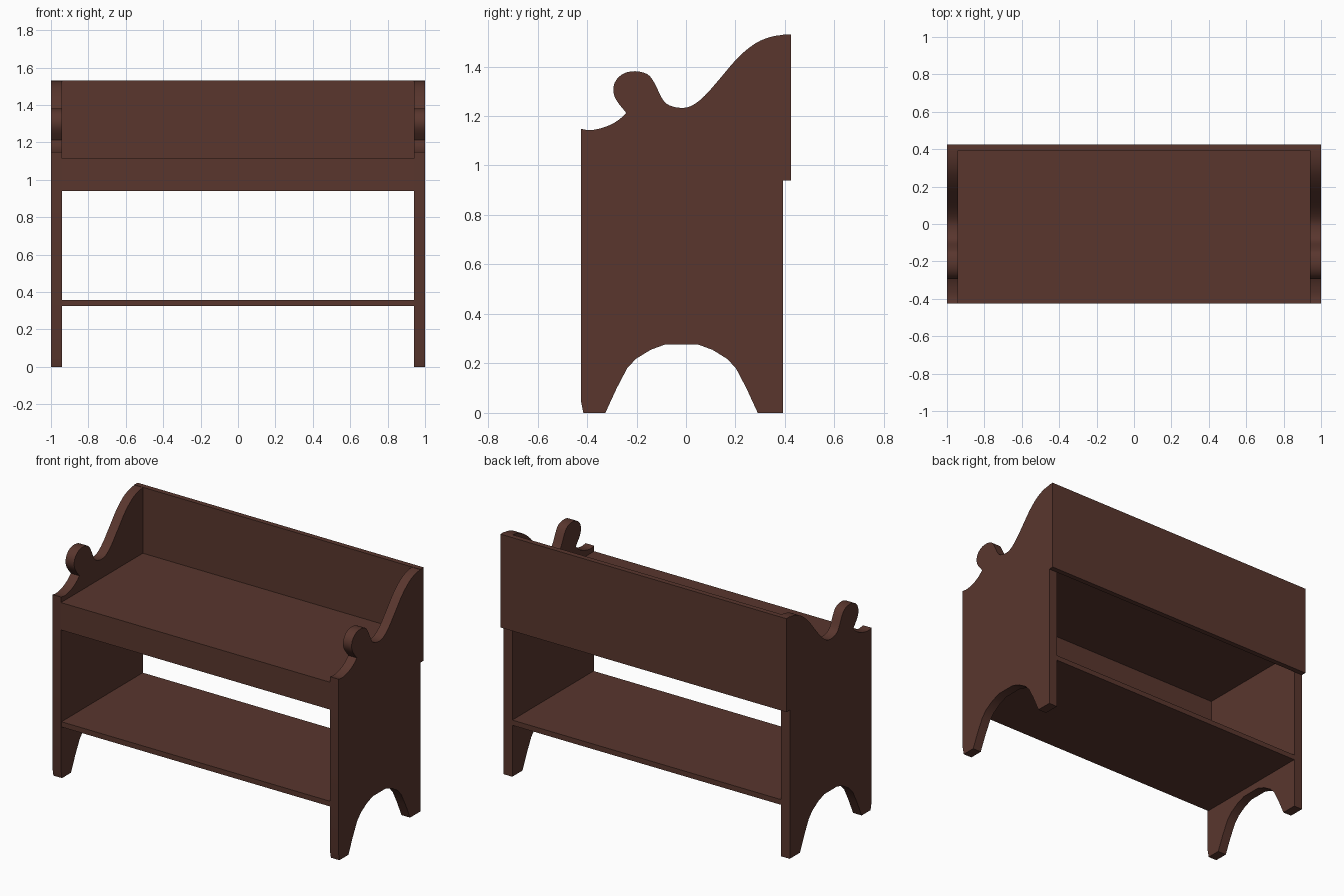
import bpy
import bmesh
from mathutils import Vector

cube = bpy.data.objects.get("Cube")
if cube:
    bpy.data.objects.remove(cube, do_unlink=True)

# One dark wood colour
wood = bpy.data.materials.new("dark brown wood")
wood.use_nodes = True
colour = (0.100, 0.037, 0.027, 1)
wood.diffuse_color = colour
wood.node_tree.nodes["Principled BSDF"].inputs["Base Color"].default_value = colour


def add_object(name, bm):
    bmesh.ops.recalc_face_normals(bm, faces=bm.faces)
    mesh = bpy.data.meshes.new(name)
    bm.to_mesh(mesh)
    bm.free()
    mesh.materials.append(wood)
    obj = bpy.data.objects.new(name, mesh)
    bpy.context.collection.objects.link(obj)
    return obj


def board(name, x, y, z):
    """Flat board spanning the given (low, high) ranges."""
    bm = bmesh.new()
    bmesh.ops.create_cube(bm, size=1)
    for v in bm.verts:
        v.co = [lo + (c + 0.5) * (hi - lo) for c, (lo, hi) in zip(v.co, (x, y, z))]
    return add_object(name, bm)


def smooth_path(points, steps=3):
    """Curve through the points, keeping both ends."""
    p = [Vector(q) for q in points]
    p = [p[0]] + p + [p[-1]]
    out = []
    for a, b, c, d in zip(p, p[1:], p[2:], p[3:]):
        for i in range(steps):
            t = i / steps
            out.append(0.5 * (2 * b + (c - a) * t + (2 * a - 5 * b + 4 * c - d) * t**2
                              + (3 * b - a - 3 * c + d) * t**3))
    return out + [p[-1]]


inner, half_depth, back_front = 0.94, 0.425, 0.392

# Side panel outline: front scroll, round knob, sweep up to the back
scroll = [(-0.425, 1.148), (-0.383, 1.143), (-0.326, 1.156), (-0.278, 1.18), (-0.241, 1.212)]
knob_sweep = [(-0.241, 1.212), (-0.282, 1.265), (-0.294, 1.306), (-0.282, 1.346), (-0.249, 1.373),
              (-0.205, 1.381), (-0.156, 1.369), (-0.128, 1.334), (-0.095, 1.268), (-0.067, 1.243),
              (-0.022, 1.233), (0.022, 1.241), (0.075, 1.281), (0.136, 1.35), (0.209, 1.435),
              (0.278, 1.492), (0.339, 1.519), (back_front, 1.528)]
arch_half = [(0.308, 0), (0.262, 0.1), (0.22, 0.18), (0.185, 0.218), (0.125, 0.255), (0.065, 0.277)]
arch_mid = -0.018
arch = [(arch_mid + y, z) for y, z in arch_half]
arch += [(arch_mid - y, z) for y, z in reversed(arch_half)]
outline = smooth_path(scroll)[:-1] + smooth_path(knob_sweep)
outline += [(back_front, 0)] + arch + [(-0.415, 0), (-half_depth, 0.05)]


def side_panel(name, sign):
    bm = bmesh.new()
    face = bm.faces.new([bm.verts.new((sign * inner, y, z)) for y, z in outline])
    geom = bmesh.ops.extrude_face_region(bm, geom=[face])["geom"]
    bmesh.ops.translate(bm, vec=(sign * (1 - inner), 0, 0),
                        verts=[g for g in geom if isinstance(g, bmesh.types.BMVert)])
    obj = add_object(name, bm)
    bpy.ops.object.select_all(action="DESELECT")
    obj.select_set(True)
    bpy.context.view_layer.objects.active = obj
    bpy.ops.object.shade_smooth_by_angle(angle=0.6)


side_panel("left_side_panel", 1)
side_panel("right_side_panel", -1)

# Boards between and behind the side panels
span = (-inner, inner)
board("back_board", (-1, 1), (back_front, half_depth), (0.94, 1.53))
board("front_apron", span, (-half_depth, -0.39), (0.94, 1.113))
board("seat", span, (-0.39, back_front), (1.078, 1.113))
board("lower_shelf", span, (-0.42, back_front), (0.325, 0.358))
